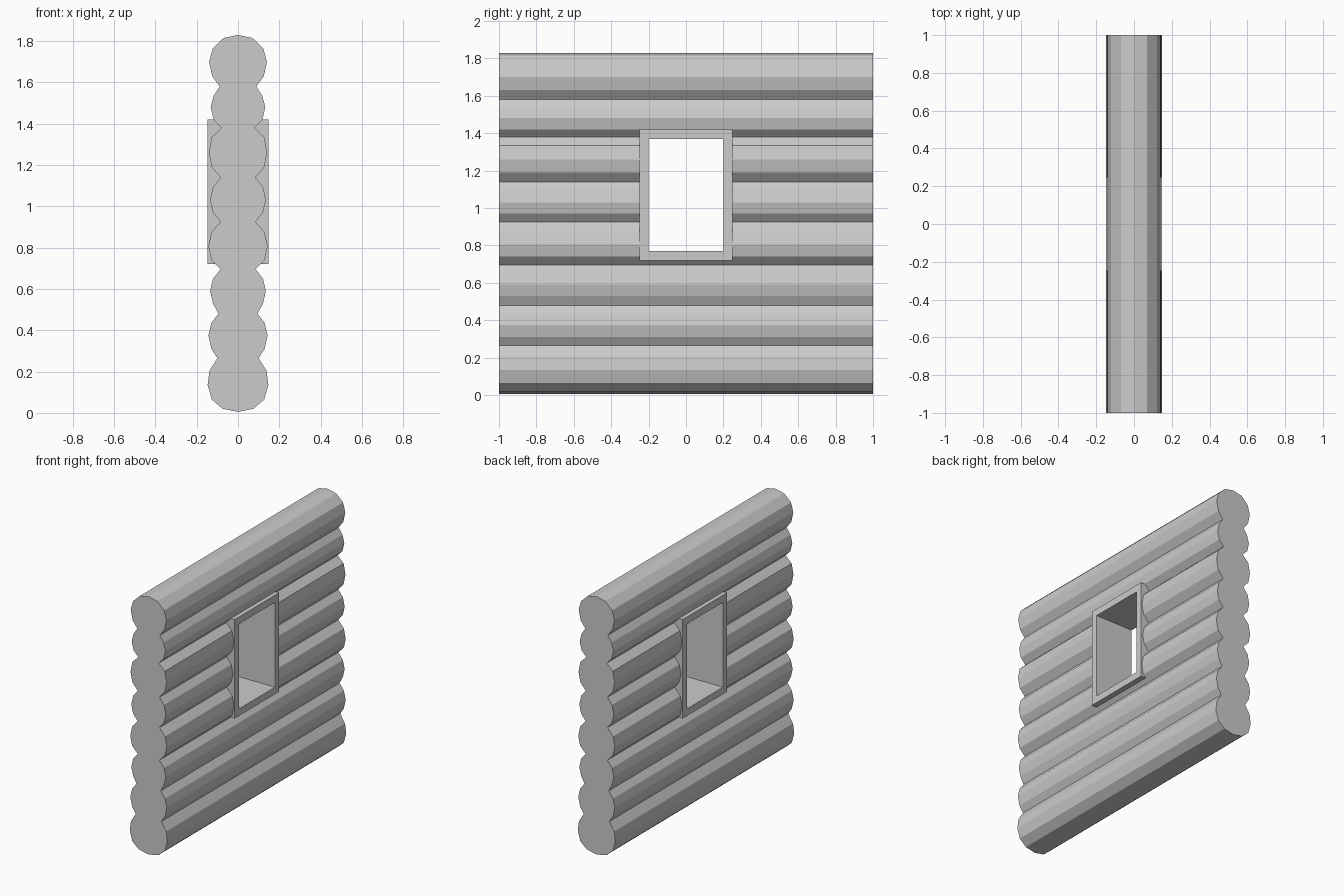
import bpy, bmesh

if "Cube" in bpy.data.objects:
    bpy.data.objects.remove(bpy.data.objects["Cube"])


def make_object(name, bm):
    bmesh.ops.recalc_face_normals(bm, faces=bm.faces[:])
    mesh = bpy.data.meshes.new(name)
    bm.to_mesh(mesh)
    bm.free()
    obj = bpy.data.objects.new(name, mesh)
    bpy.context.collection.objects.link(obj)
    return obj


def box(name, x, y0, y1, z0, z1):
    bm = bmesh.new()
    bmesh.ops.create_cube(bm, size=1)
    for v in bm.verts:
        v.co = (v.co.x * 2 * x, y1 if v.co.y > 0 else y0, z1 if v.co.z > 0 else z0)
    return make_object(name, bm)


def cut(target, cutter):
    mod = target.modifiers.new("opening", 'BOOLEAN')
    mod.operation = 'DIFFERENCE'
    mod.solver = 'EXACT'
    mod.object = cutter
    bpy.context.view_layer.objects.active = target
    bpy.ops.object.modifier_apply(modifier=mod.name)
    bpy.data.objects.remove(cutter)


# Stacked logs: half profile (x, z), mirrored and extruded along y
half = [(0, .005), (.075, .02), (.127, .065), (.147, .135), (.138, .205), (.1, .265)]
# each log: valley below, lower facet, widest point, upper facet, valley above
logs = [(.31, .375, .435, .48, .143, .095), (.53, .59, .65, .695, .135, .085),
        (.74, .805, .875, .925, .143, .085), (.97, 1.03, 1.095, 1.14, .135, .085),
        (1.19, 1.26, 1.335, 1.38, .141, .08), (1.42, 1.48, 1.535, 1.58, .132, .088)]
for low, mid, high, valley, wide, narrow in logs:
    half += [(wide - .014, low), (wide, mid), (wide - .014, high), (narrow, valley)]
half += [(.125, 1.63), (.14, 1.70), (.122, 1.765), (.07, 1.815), (0, 1.83)]
profile = half + [(-x, z) for x, z in half[-2:0:-1]]

bm = bmesh.new()
face = bm.faces.new([bm.verts.new((x, -1, z)) for x, z in profile])
ext = bmesh.ops.extrude_face_region(bm, geom=[face], use_keep_orig=True)
verts = [g for g in ext["geom"] if isinstance(g, bmesh.types.BMVert)]
bmesh.ops.translate(bm, verts=verts, vec=(0, 2, 0))
wall = make_object("log_wall", bm)
cut(wall, box("wall_cutter", .3, -.248, .248, .72, 1.42))

# Window frame lining the opening
frame = box("window_frame", .148, -.248, .248, .72, 1.42)
cut(frame, box("frame_cutter", .3, -.2, .2, .77, 1.37))
